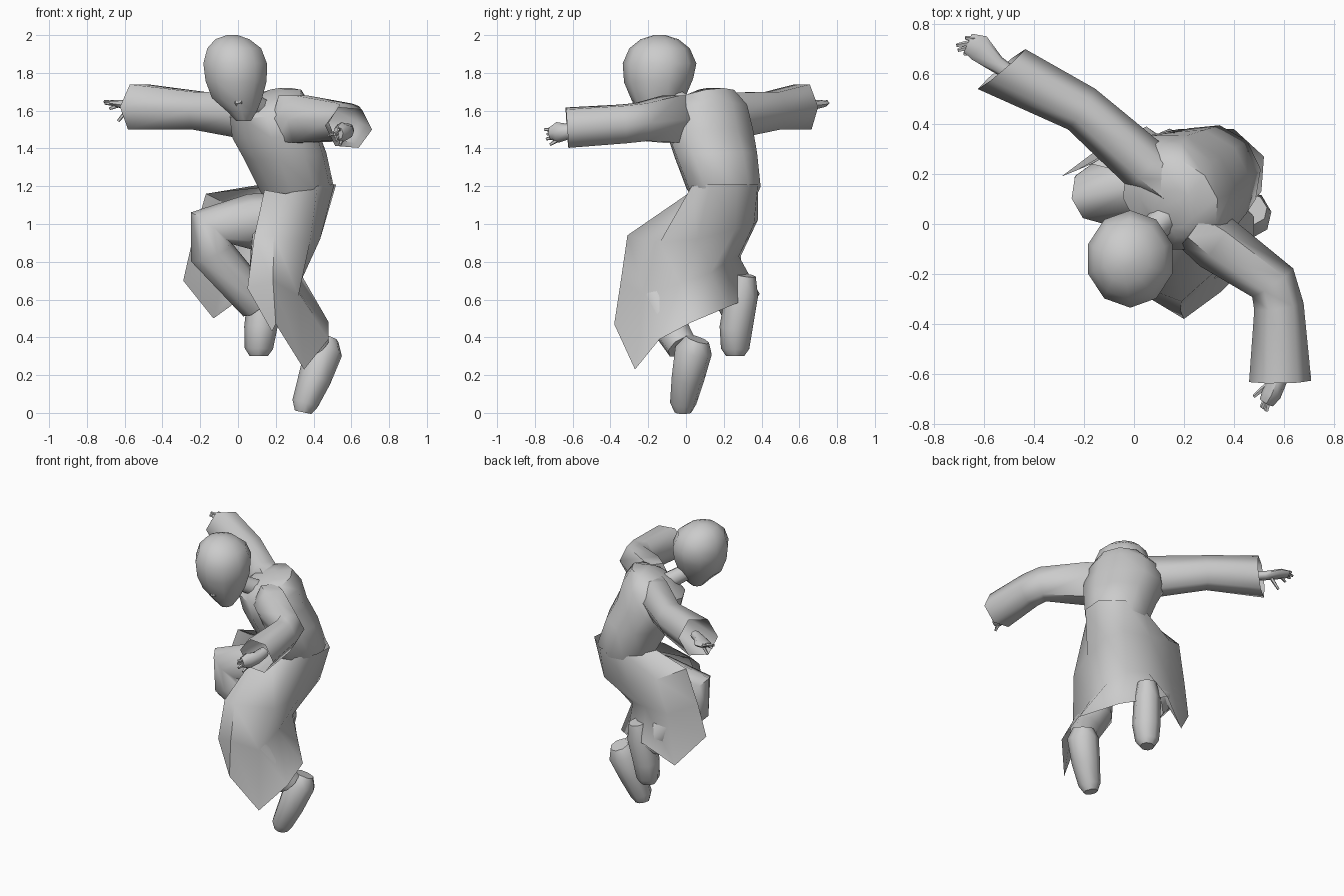
import bpy, math
from mathutils import Vector

UP = Vector((0, 0, 1))


def mesh(name, verts, faces, angle=45):
    me = bpy.data.meshes.new(name)
    me.from_pydata([tuple(v) for v in verts], [], faces)
    me.update()
    ob = bpy.data.objects.new(name, me)
    bpy.context.collection.objects.link(ob)
    bpy.ops.object.select_all(action='DESELECT')
    ob.select_set(True)
    bpy.context.view_layer.objects.active = ob
    bpy.ops.object.mode_set(mode='EDIT')
    bpy.ops.mesh.select_all(action='SELECT')
    bpy.ops.mesh.normals_make_consistent(inside=False)
    bpy.ops.object.mode_set(mode='OBJECT')
    bpy.ops.object.shade_smooth_by_angle(angle=math.radians(angle))
    return ob


def loft(name, rings, start=True, end=True, angle=45):
    n = len(rings[0])
    verts = [v for r in rings for v in r]
    faces = [(i * n + j, i * n + (j + 1) % n, (i + 1) * n + (j + 1) % n, (i + 1) * n + j)
             for i in range(len(rings) - 1) for j in range(n)]
    if start:
        faces.append(tuple(range(n))[::-1])
    if end:
        faces.append(tuple(range(len(verts) - n, len(verts))))
    return mesh(name, verts, faces, angle)


def tube(name, path, n=8, start=True, end=True, angle=50, end_side=None):
    """path: (x, y, z, half width, half height); end_side slants the last ring"""
    pts = [Vector(p[:3]) for p in path]
    rings, side = [], None
    for i, p in enumerate(pts):
        t = Vector()
        if i > 0:
            t += (p - pts[i - 1]).normalized()
        if i < len(pts) - 1:
            t += (pts[i + 1] - p).normalized()
        t.normalize()
        side = t.cross(UP) if side is None else side - t * t.dot(side)
        side.normalize()
        up = side.cross(t)
        if end_side and i == len(pts) - 1:
            side = Vector(end_side)
        w, h = path[i][3], path[i][-1]
        rings.append([p + side * w * math.cos(a) + up * h * math.sin(a)
                      for a in (2 * math.pi * k / n for k in range(n))])
    return loft(name, rings, start, end, angle)


def stack(name, rows, side, front, n, angle=50):
    """rows: (x, y, z, half width, half depth, forward tilt)"""
    rings = []
    for x, y, z, w, d, tilt in rows:
        ring = []
        for k in range(n):
            a = 2 * math.pi * (k + 0.5) / n
            v = Vector((x, y, z)) + side * w * math.cos(a) + front * d * math.sin(a)
            v.z -= tilt * math.sin(a)
            ring.append(v)
        rings.append(ring)
    return loft(name, rings, angle=angle)


# torso, turned toward the front left
stack("torso", [
    (.29, .22, 1.06, .13, .11, 0),
    (.31, .20, 1.19, .205, .195, .01),
    (.25, .16, 1.36, .235, .21, .02),
    (.195, .13, 1.48, .26, .205, .03),
    (.17, .11, 1.60, .24, .20, .04),
    (.18, .10, 1.67, .18, .14, .05),
    (.16, .06, 1.68, .08, .08, .04),
], Vector((.68, -.73, 0)), Vector((-.73, -.68, 0)), 10, 50)

# neck and head
tube("neck", [(.14, .04, 1.60, .06), (.05, -.05, 1.66, .055), (0, -.11, 1.74, .055)], 8)
stack("head", [
    (.03, -.17, 1.545, .04, .045, 0),
    (.02, -.155, 1.60, .085, .10, .005),
    (-.005, -.145, 1.67, .14, .145, .01),
    (-.01, -.145, 1.76, .170, .183, .01),
    (-.015, -.14, 1.85, .177, .195, 0),
    (-.02, -.14, 1.93, .15, .16, 0),
    (-.03, -.14, 1.978, .095, .10, 0),
    (-.03, -.14, 2.0, .03, .03, 0),
], Vector((1, 0, 0)), Vector((0, -1, 0)), 10, 40)
tube("nose", [(-.01, -.27, 1.71, .012), (.0, -.262, 1.65, .028), (.005, -.235, 1.625, .022)], 5)

# sleeves, six sided with open cuffs
tube("right_sleeve", [(.14, .15, 1.56, .10, .14), (.05, .23, 1.575, .11, .14),
                      (-.21, .46, 1.60, .098, .115), (-.53, .62, 1.62, .125, .138)],
     6, True, False, 65, (.76, .64, 0))
tube("left_sleeve", [(.24, -.01, 1.56, .10, .14), (.33, -.075, 1.555, .115, .145),
                     (.555, -.235, 1.54, .10, .115), (.58, -.33, 1.53, .10, .115),
                     (.585, -.63, 1.51, .125, .118)], 6, True, False, 65)

# hands
tube("right_hand", [(-.49, .60, 1.62, .03), (-.55, .64, 1.625, .035, .028),
                    (-.62, .705, 1.635, .055, .022), (-.665, .725, 1.64, .04, .015)], 8)
tube("left_hand", [(.58, -.54, 1.50, .035), (.575, -.62, 1.49, .04),
                   (.55, -.68, 1.485, .04, .055), (.53, -.715, 1.48, .03, .035)], 8)
for i, (a, b) in enumerate([
        ((-.64, .74, 1.64), (-.675, .745, 1.65)), ((-.65, .725, 1.64), (-.71, .715, 1.65)),
        ((-.65, .71, 1.635), (-.705, .695, 1.64)), ((-.63, .69, 1.63), (-.68, .68, 1.61)),
        ((-.58, .66, 1.61), (-.635, .665, 1.545)),
        ((.54, -.70, 1.50), (.53, -.75, 1.50)), ((.53, -.70, 1.48), (.51, -.735, 1.475)),
        ((.53, -.70, 1.46), (.52, -.74, 1.45)), ((.55, -.67, 1.45), (.54, -.72, 1.42)),
        ((.54, -.64, 1.49), (.48, -.69, 1.47))]):
    tube(f"finger_{i}", [(*a, .013), (*b, .008)], 5)

# trousers, both knees bent
tube("right_trouser", [(.28, .20, 1.03, .14), (.07, .17, 1.01, .14, .15), (-.15, .12, .98, .12, .13),
                       (-.14, .125, .85, .12), (.10, .26, .58, .10)], 8, angle=60)
tube("left_trouser", [(.31, .16, 1.03, .12), (.18, -.16, .89, .12, .12),
                      (.16, -.20, .70, .115), (.31, -.11, .50, .10), (.41, -.02, .35, .085)], 8, angle=60)

# shoes, toes pointing down
tube("right_shoe", [(.155, .31, .73, .06), (.14, .295, .63, .085, .09), (.12, .265, .45, .09, .085),
                    (.11, .26, .34, .075, .075), (.11, .26, .30, .045, .05)], 8)
tube("left_shoe", [(.47, .06, .39, .065), (.455, .04, .33, .10, .10), (.405, .01, .18, .09, .085),
                   (.355, -.015, .05, .07), (.345, -.015, .003, .045)], 8)

# robe skirt: open at the front, each column runs waist, hip, knee, hem
columns = [
    ((.14, .04, 1.18), (.085, -.27, .93), (.05, -.29, .66), (.18, -.33, .43)),
    ((.25, .01, 1.16), (.19, -.31, .94), (.185, -.345, .70), (.20, -.38, .47)),
    ((.42, .03, 1.20), (.38, -.14, .90), (.32, -.22, .62), (.35, -.27, .23)),
    ((.51, .13, 1.21), (.435, .06, .92), (.33, -.03, .69), (.48, -.14, .39)),
    ((.52, .27, 1.21), (.45, .26, .97), (.33, .13, .74), (.48, .03, .48)),
    ((.40, .38, 1.21), (.38, .36, 1.0), (.25, .23, .81), (.30, .22, .56)),
    ((.23, .37, 1.21), (.18, .38, 1.02), (.12, .28, .83), (.05, .39, .63)),
    ((.13, .28, 1.21), (-.01, .34, 1.08), (-.06, .29, .83), (-.13, .31, .50)),
    ((.11, .17, 1.19), (-.17, .24, 1.16), (-.24, .21, .92), (-.29, .19, .70)),
]
m = len(columns[0])
mesh("robe_skirt", [v for c in columns for v in c],
     [(i * m + j, i * m + j + 1, (i + 1) * m + j + 1, (i + 1) * m + j)
      for i in range(len(columns) - 1) for j in range(m - 1)], 60)
